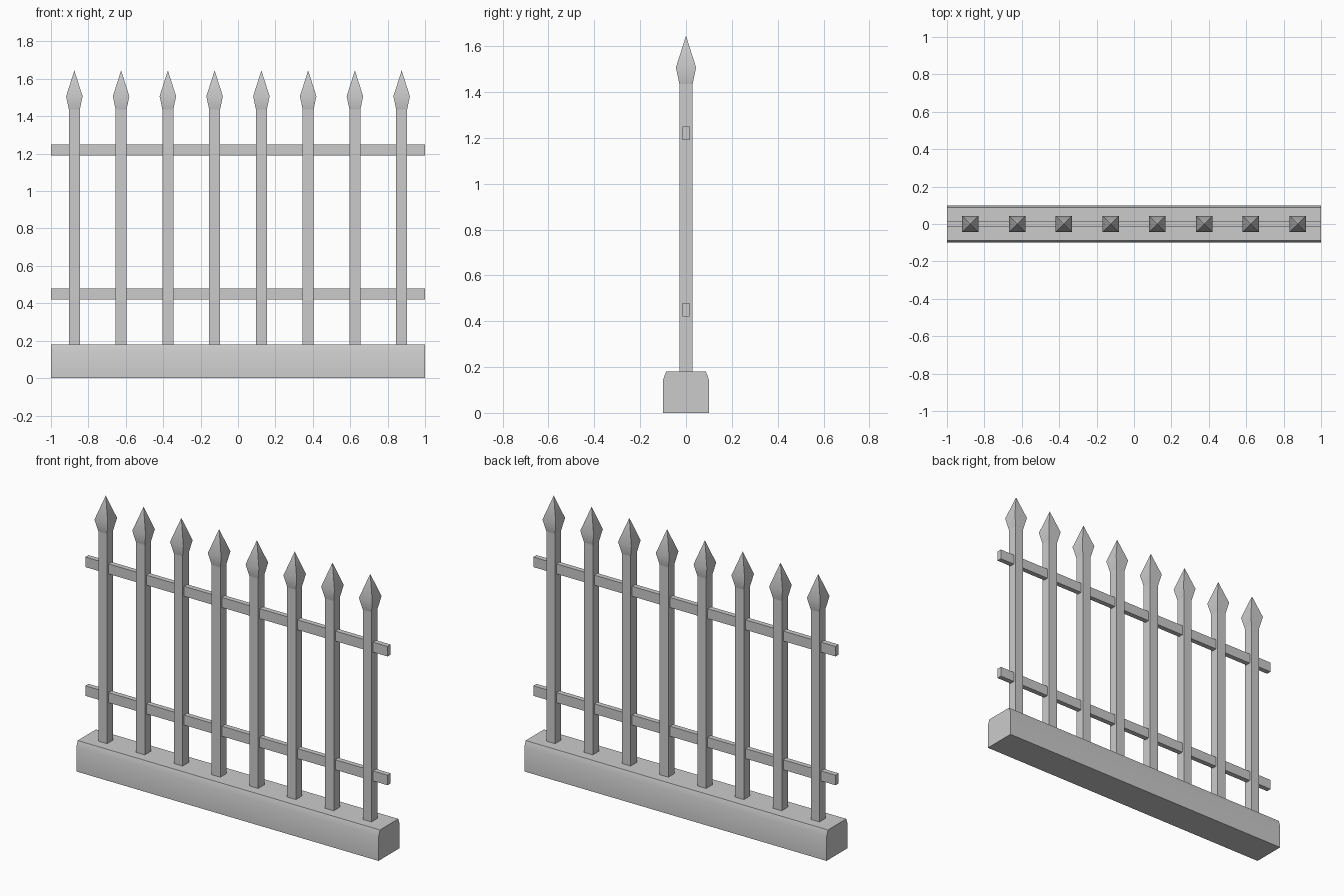
import bpy, bmesh, math

if "Cube" in bpy.data.objects:
    bpy.data.objects.remove(bpy.data.objects["Cube"])


def finish(name, bm):
    bmesh.ops.recalc_face_normals(bm, faces=bm.faces[:])
    mesh = bpy.data.meshes.new(name)
    bm.to_mesh(mesh)
    bm.free()
    obj = bpy.data.objects.new(name, mesh)
    bpy.context.collection.objects.link(obj)
    bpy.ops.object.select_all(action='DESELECT')
    obj.select_set(True)
    bpy.context.view_layer.objects.active = obj
    bpy.ops.object.shade_smooth_by_angle(angle=math.radians(40))
    return obj


def extrude_x(name, profile, half_length):
    """Sweep a closed (y, z) profile along x."""
    bm = bmesh.new()
    face = bm.faces.new([bm.verts.new((-half_length, y, z)) for y, z in profile])
    ext = bmesh.ops.extrude_face_region(bm, geom=[face])["geom"]
    verts = [v for v in ext if isinstance(v, bmesh.types.BMVert)]
    bmesh.ops.translate(bm, verts=verts, vec=(2 * half_length, 0, 0))
    return finish(name, bm)


def square_loft(name, x, sections, tip=None):
    """Stack square sections (half width, z), closed by a cap or a point."""
    bm = bmesh.new()
    rings = [[bm.verts.new((x + sx * h, sy * h, z))
              for sx, sy in ((-1, -1), (1, -1), (1, 1), (-1, 1))]
             for h, z in sections]
    bm.faces.new(rings[0])
    for a, b in zip(rings, rings[1:]):
        for i in range(4):
            j = (i + 1) % 4
            bm.faces.new((a[i], a[j], b[j], b[i]))
    top = rings[-1]
    if tip is None:
        bm.faces.new(top)
    else:
        apex = bm.verts.new((x, 0, tip))
        for i in range(4):
            bm.faces.new((top[i], top[(i + 1) % 4], apex))
    return finish(name, bm)


# Stone plinth with chamfered top edges
extrude_x("plinth", [(-0.1, 0), (0.1, 0), (0.1, 0.144), (0.087, 0.18),
                     (-0.087, 0.18), (-0.1, 0.144)], 1.0)

# Horizontal rails
for label, z in (("lower", 0.45), ("upper", 1.22)):
    extrude_x(label + "_rail", [(-0.015, z - 0.03), (0.015, z - 0.03),
                                (0.015, z + 0.03), (-0.015, z + 0.03)], 1.0)

# Square pickets with spear heads
for i in range(8):
    x = -0.875 + 0.25 * i
    square_loft(f"picket_{i + 1}", x, [(0.029, 0.18), (0.029, 1.435)])
    square_loft(f"spear_head_{i + 1}", x, [(0.029, 1.435), (0.044, 1.507)], tip=1.645)
